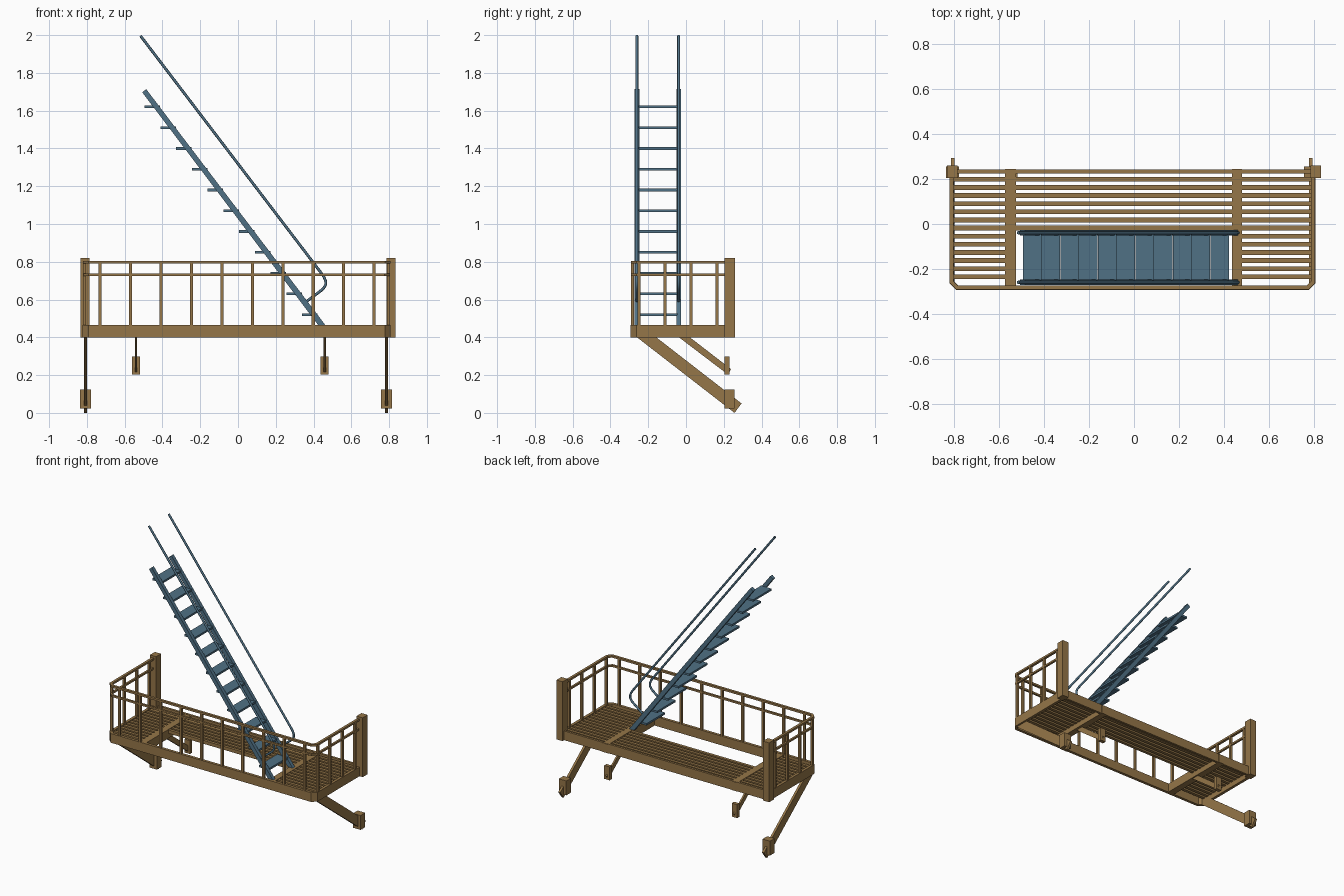
import bpy, bmesh
from mathutils import Vector

if "Cube" in bpy.data.objects:
    bpy.data.objects.remove(bpy.data.objects["Cube"])


def material(name, color):
    m = bpy.data.materials.new(name)
    m.diffuse_color = color
    m.use_nodes = True
    m.node_tree.nodes["Principled BSDF"].inputs["Base Color"].default_value = m.diffuse_color
    return m


RUST = material("brown_metal", (0.30, 0.18, 0.065, 1))
BLUE = material("blue_metal", (0.08, 0.165, 0.235, 1))


def finish(name, bm, mat):
    bmesh.ops.recalc_face_normals(bm, faces=bm.faces)
    me = bpy.data.meshes.new(name)
    bm.to_mesh(me)
    bm.free()
    me.materials.append(mat)
    ob = bpy.data.objects.new(name, me)
    bpy.context.collection.objects.link(ob)
    return ob


def add_box(bm, x0, x1, y0, y1, z0, z1):
    vs = bmesh.ops.create_cube(bm, size=1)["verts"]
    for v in vs:
        v.co = ((x0 + x1) / 2 + v.co.x * (x1 - x0),
                (y0 + y1) / 2 + v.co.y * (y1 - y0),
                (z0 + z1) / 2 + v.co.z * (z1 - z0))


def boxes(name, items, mat):
    bm = bmesh.new()
    for b in items:
        add_box(bm, *b)
    return finish(name, bm, mat)


def prism(name, outline, axis, a, b, mat):
    """Extrude a flat outline along x (outline is y,z) or y (outline is x,z)."""
    bm = bmesh.new()
    pts = [(a, u, v) if axis == "x" else (u, a, v) for u, v in outline]
    f = bm.faces.new([bm.verts.new(p) for p in pts])
    ext = bmesh.ops.extrude_face_region(bm, geom=[f])["geom"]
    d = Vector((b - a, 0, 0)) if axis == "x" else Vector((0, b - a, 0))
    bmesh.ops.translate(bm, vec=d, verts=[g for g in ext if isinstance(g, bmesh.types.BMVert)])
    return finish(name, bm, mat)


def rim(name, path, width, z0, z1, mat):
    """Rectangular bar swept along a flat path with mitred corners."""
    bm = bmesh.new()
    p = [Vector(q) for q in path]
    rings = []
    for i, q in enumerate(p):
        d0 = (q - p[max(i - 1, 0)]) if i else (p[1] - q)
        d1 = (p[i + 1] - q) if i < len(p) - 1 else d0
        n0, n1 = (Vector((-d.y, d.x)).normalized() for d in (d0, d1))
        n = (n0 + n1).normalized()
        n *= width / 2 / n.dot(n0)
        a, b = q - n, q + n
        rings.append([bm.verts.new(c) for c in
                      ((a.x, a.y, z0), (b.x, b.y, z0), (b.x, b.y, z1), (a.x, a.y, z1))])
    for r, s in zip(rings, rings[1:]):
        for k in range(4):
            bm.faces.new((r[k], r[(k + 1) % 4], s[(k + 1) % 4], s[k]))
    bm.faces.new(rings[0])
    bm.faces.new(rings[-1])
    return finish(name, bm, mat)


LX, RX, FY = -0.812, 0.798, -0.283      # side and front centre lines
Z0, Z1 = 0.40, 0.465                    # platform frame height
U = [(LX, 0.235), (LX, FY + 0.024), (LX + 0.024, FY),
     (RX - 0.024, FY), (RX, FY + 0.024), (RX, 0.235)]

# platform frame and cross members
rim("platform_frame", U, 0.02, Z0, Z1, RUST)
boxes("back_beam", [(LX, RX, 0.226, 0.242, Z0, Z1)], RUST)
CROSS = [(-0.574, -0.526), (0.437, 0.482)]
boxes("cross_beams", [(a, b, FY, 0.245, Z0, Z1 - 0.002) for a, b in CROSS], RUST)

# floor slats, leaving the stair opening free in the middle
slats = []
for i in range(13):
    y = 0.199 - i * 0.0362
    spans = [(LX, CROSS[0][0]), (CROSS[1][1], RX)]
    if i < 7:
        spans.append((CROSS[0][1], CROSS[1][0]))
    slats += [(a, b, y - 0.0105, y + 0.0105, 0.436, 0.460) for a, b in spans]
boxes("floor_slats", slats, RUST)

# corner posts
boxes("wall_posts", [(-0.833, -0.785, 0.205, 0.26, Z0, 0.82),
                     (0.785, 0.833, 0.205, 0.26, Z0, 0.82)], RUST)

# railing
rim("top_rail", U, 0.018, 0.791, 0.805, RUST)
rim("middle_rail", U, 0.014, 0.724, 0.737, RUST)
h = 0.008
bars = [(x - h, x + h, FY - h, FY + h, Z1 - 0.01, 0.795)
        for x in (-0.73 + i * 0.1612 for i in range(10))]
bars += [(x - h, x + h, y - h, y + h, Z1 - 0.01, 0.795)
         for x in (LX, RX) for y in (-0.25, -0.112, 0.027, 0.165)]
boxes("railing_bars", bars, RUST)

# diagonal braces with wall plates
OUTER = [(-0.262, 0.402), (0.257, 0.0), (0.294, 0.05), (-0.16, 0.402)]
INNER = [(-0.04, 0.402), (0.222, 0.203), (0.238, 0.232), (0.018, 0.402)]
for side, xo, xi in (("left", -0.808, -0.54), ("right", 0.787, 0.459)):
    prism(side + "_outer_brace", OUTER, "x", xo - 0.008, xo + 0.008, RUST)
    prism(side + "_inner_brace", INNER, "x", xi - 0.006, xi + 0.006, RUST)
    boxes(side + "_wall_plates",
          [(xo - 0.029, xo + 0.029, 0.205, 0.257, 0.022, 0.124),
           (xi - 0.021, xi + 0.021, 0.203, 0.229, 0.203, 0.298)], RUST)

# stair treads
boxes("stair_treads", [(-0.495 + i * 0.0835, -0.413 + i * 0.0835, -0.25, -0.045,
                        1.613 - i * 0.11, 1.627 - i * 0.11) for i in range(11)], BLUE)

# stringers and handrails on both sides
STRINGER = [(0.426, 0.463), (0.464, 0.463), (-0.486, 1.714), (-0.507, 1.697)]
RAIL = [(-0.516, 1.996), (0.438, 0.744), (0.455, 0.720), (0.464, 0.698), (0.464, 0.678),
        (0.452, 0.658), (0.43, 0.64), (0.366, 0.592)]
for side, y in (("front", -0.260), ("back", -0.039)):
    prism(side + "_stringer", STRINGER, "y", y - 0.0125, y + 0.0125, BLUE)
    cu = bpy.data.curves.new(side + "_handrail", "CURVE")
    cu.dimensions = "3D"
    cu.bevel_depth = 0.0075
    cu.bevel_resolution = 2
    cu.use_fill_caps = True
    sp = cu.splines.new("POLY")
    sp.points.add(len(RAIL) - 1)
    for pt, (x, z) in zip(sp.points, RAIL):
        pt.co = (x, y, z, 1)
    cu.materials.append(BLUE)
    bpy.context.collection.objects.link(bpy.data.objects.new(side + "_handrail", cu))
